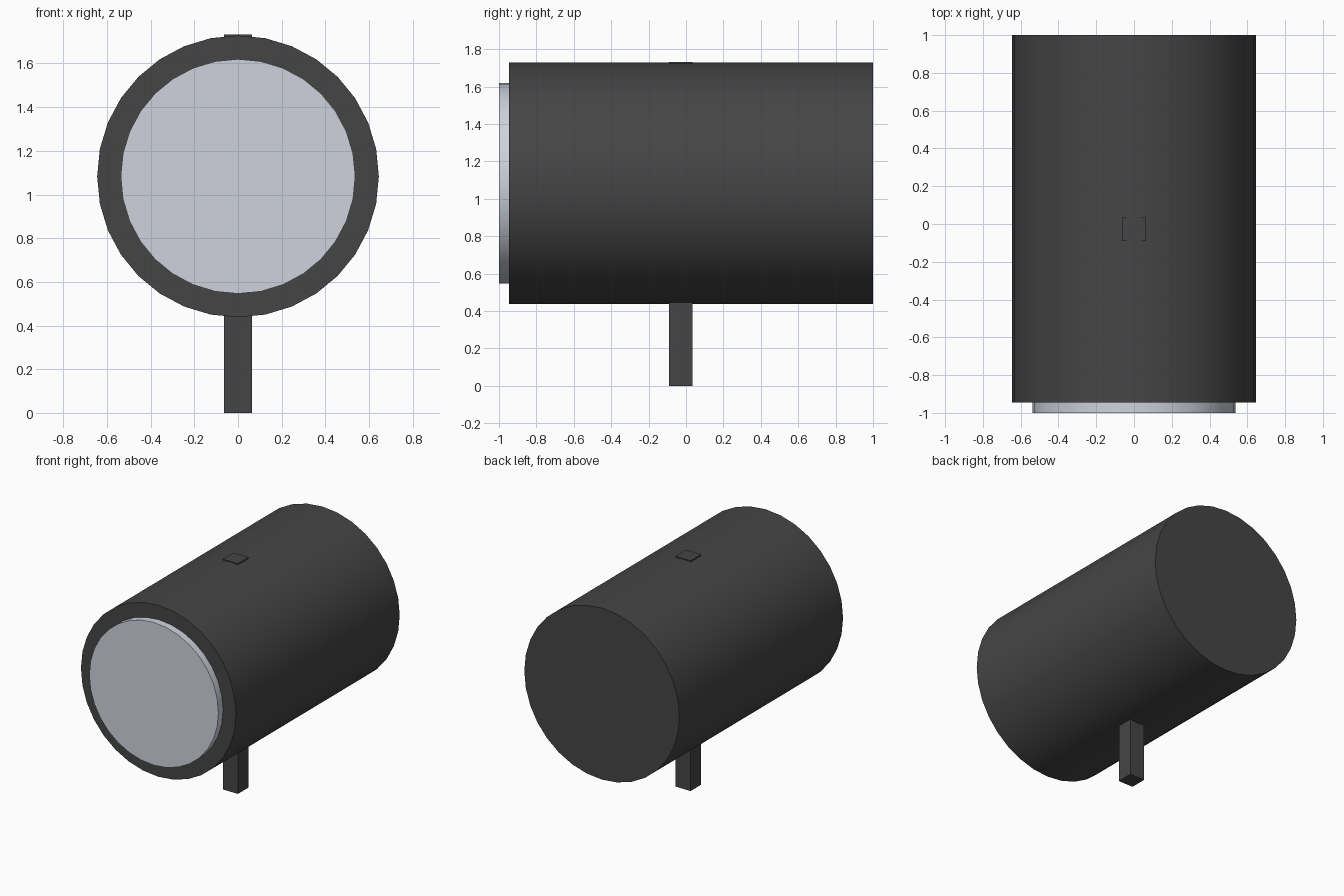
import bpy
import math

if "Cube" in bpy.data.objects:
    bpy.data.objects.remove(bpy.data.objects["Cube"])

AXIS_Z = 1.083  # height of the barrel axis


def material(name, rgb):
    m = bpy.data.materials.new(name)
    m.diffuse_color = (*rgb, 1)
    m.use_nodes = True
    m.node_tree.nodes["Principled BSDF"].inputs["Base Color"].default_value = m.diffuse_color
    return m


def barrel(name, radius, y0, y1, mat):
    bpy.ops.mesh.primitive_cylinder_add(
        vertices=32, radius=radius, depth=y1 - y0,
        location=(0, (y0 + y1) / 2, AXIS_Z), rotation=(math.pi / 2, 0, 0))
    ob = bpy.context.object
    ob.name = name
    ob.data.materials.append(mat)
    bpy.ops.object.shade_smooth_by_angle(angle=math.radians(30))
    return ob


dark = material("dark_grey", (0.06, 0.06, 0.062))
pale = material("pale_glass", (0.62, 0.65, 0.72))

# Housing and the protruding front lens
barrel("lamp_housing", 0.645, -0.945, 1.0, dark)
barrel("front_lens", 0.537, -1.0, -0.89, pale)

# Square post, running up through the housing and just showing on top
POST_TOP = 1.732
bpy.ops.mesh.primitive_cube_add(size=1, location=(0, -0.028, POST_TOP / 2))
post = bpy.context.object
post.name = "support_post"
post.scale = (0.126, 0.126, POST_TOP)
bpy.ops.object.transform_apply(location=False, rotation=False, scale=True)
post.data.materials.append(dark)
